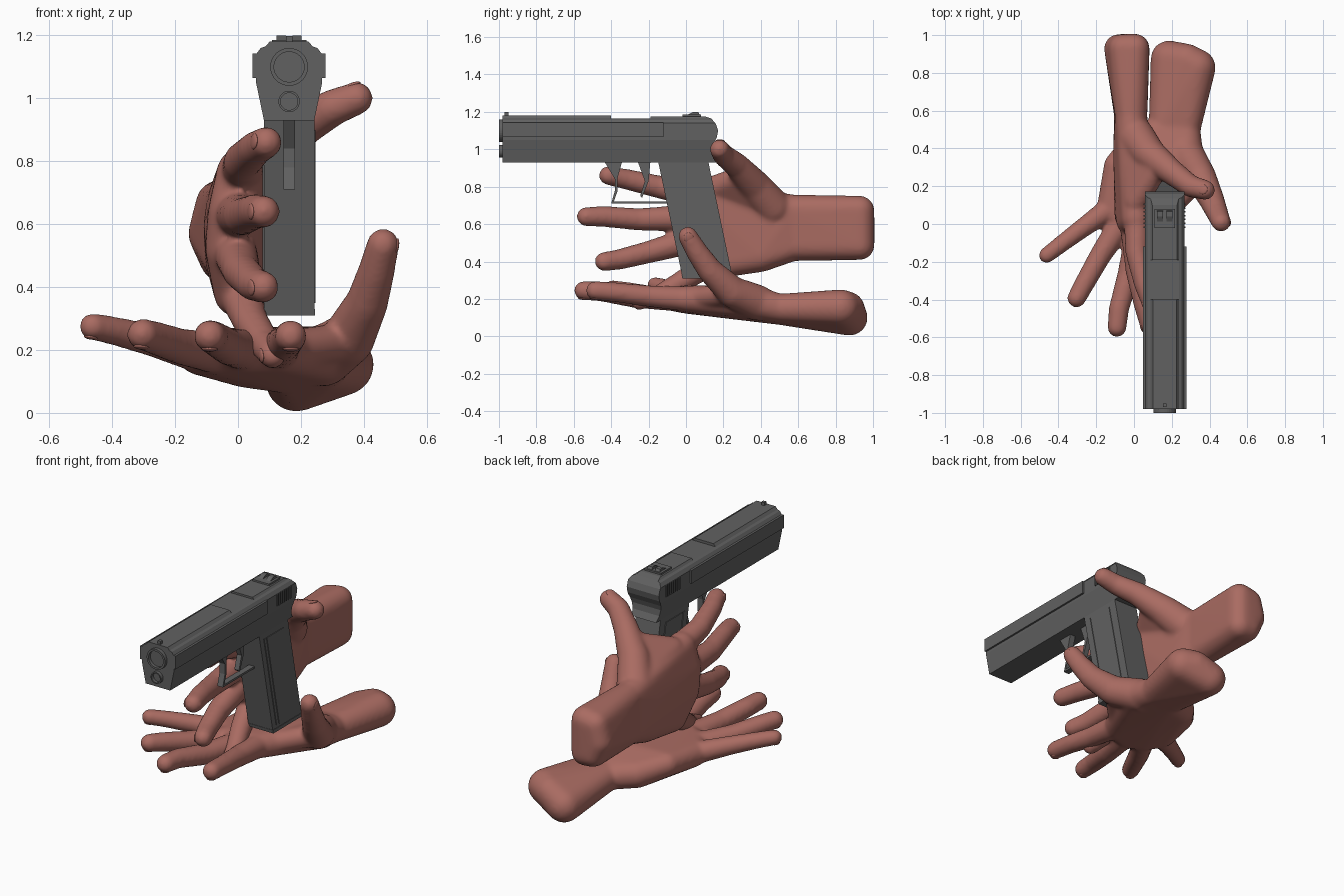
import bpy
import bmesh
from mathutils import Matrix, Vector

cube = bpy.data.objects.get("Cube")
if cube:
    bpy.data.objects.remove(cube, do_unlink=True)


def make_material(name, colour):
    material = bpy.data.materials.new(name)
    material.use_nodes = True
    material.diffuse_color = (*colour, 1)
    shader = material.node_tree.nodes["Principled BSDF"]
    shader.inputs["Base Color"].default_value = (*colour, 1)
    shader.inputs["Roughness"].default_value = .7
    return material


skin = make_material("skin", (.40, .148, .122))
gunmetal = make_material("dark gunmetal", (.12, .12, .12))


def finish(name, bm, material):
    bmesh.ops.recalc_face_normals(bm, faces=bm.faces)
    mesh = bpy.data.meshes.new(name)
    bm.to_mesh(mesh)
    bm.free()
    mesh.materials.append(material)
    obj = bpy.data.objects.new(name, mesh)
    bpy.context.collection.objects.link(obj)
    return obj


# ---------- pistol helpers ----------
CENTRE = .1625


def prism(name, profiles, low, high, axis="x"):
    """Extrude flat outlines: (y, z) outlines along x, or (x, z) outlines along y."""
    bm = bmesh.new()
    for outline in profiles:
        if axis == "x":
            corners = [(low, a, b) for a, b in outline]
            move = (high - low, 0, 0)
        else:
            corners = [(a, low, b) for a, b in outline]
            move = (0, high - low, 0)
        face = bm.faces.new([bm.verts.new(c) for c in corners])
        grown = bmesh.ops.extrude_face_region(bm, geom=[face], use_keep_orig=True)
        verts = [g for g in grown["geom"] if isinstance(g, bmesh.types.BMVert)]
        bmesh.ops.translate(bm, verts=verts, vec=move)
    return finish(name, bm, gunmetal)


def centred(name, profiles, half):
    return prism(name, profiles, CENTRE - half, CENTRE + half)


def rect(a, b, c, d):
    return [(a, c), (b, c), (b, d), (a, d)]


def muzzle_tube(name, height, radius):
    """Short tube with a hollowed front face."""
    bm = bmesh.new()
    place = Matrix.Translation((CENTRE, -.96, height)) @ Matrix.Rotation(1.5708, 4, "X")
    bmesh.ops.create_cone(bm, cap_ends=True, segments=32, radius1=radius,
                          radius2=radius, depth=.08, matrix=place)
    front = min(bm.faces, key=lambda f: f.calc_center_median().y)
    bmesh.ops.inset_region(bm, faces=[front], thickness=radius * .2)
    inner = bmesh.ops.extrude_face_region(bm, geom=[front])
    bmesh.ops.translate(bm, vec=(0, .018, 0),
                        verts=[g for g in inner["geom"] if isinstance(g, bmesh.types.BMVert)])
    bmesh.ops.delete(bm, geom=[front], context="FACES")
    return finish(name, bm, gunmetal)


# ---------- pistol ----------
# slide and frame: cross-section cut to the side outline
half_section = [(.062, 1.18), (.075, 1.165), (.09, 1.16), (.105, 1.14), (.105, 1.05), (.08, .93)]
section = [(CENTRE + x, z) for x, z in half_section]
section += [(CENTRE - x, z) for x, z in reversed(half_section)]
body = prism("slide_and_frame", [section], -1.1, .3, "y")
side_outline = [(-.98, .9), (-.98, 1.2), (-.4, 1.2), (-.4, 1.165), (-.19, 1.165), (-.19, 1.176),
                (.1, 1.176), (.135, 1.165), (.16, 1.135), (.172, 1.1), (.165, 1.065), (.147, 1.03),
                (.138, 1), (.142, .965), (.165, .925), (.165, .9)]
cutter = centred("outline_cutter", [side_outline], .3)
cutter.hide_render = True
cut = body.modifiers.new("outline", "BOOLEAN")
cut.operation = "INTERSECT"
cut.solver = "EXACT"
cut.object = cutter
bpy.context.view_layer.objects.active = body
bpy.ops.object.modifier_apply(modifier=cut.name)
bpy.data.objects.remove(cutter, do_unlink=True)

centred("slide_rails", [rect(-.98, -.12, 1.065, 1.143)], .116)
centred("rear_serrations", [rect(y / 100, y / 100 + .008, 1.07, 1.14) for y in range(-2, 11, 2)], .111)
muzzle_tube("barrel", 1.1, .06)
muzzle_tube("recoil_rod", .99, .034)
centred("front_sight", [rect(-.97, -.95, 1.17, 1.198)], .01)
centred("rear_sight_base", [rect(-.02, .08, 1.17, 1.186)], .055)
sight_ramp = [(.0, 1.18), (.04, 1.2), (.065, 1.2), (.075, 1.18)]
for side in (-1, 1):
    x = CENTRE + side * .025
    prism("rear_sight", [sight_ramp], x - .015, x + .015)


# grip leans backward towards the base
def grip_outline(front, back, top, bottom):
    lean = (.94 - bottom) * .21
    high = (.94 - top) * .21
    return [(front + high, top), (back + high, top), (back + lean, bottom), (front + lean, bottom)]


centred("grip", [grip_outline(-.15, .118, .94, .32)], .08)
centred("grip_panels", [grip_outline(-.115, -.1, .9, .35), grip_outline(-.09, .065, .9, .35)], .084)
centred("magazine_base", [grip_outline(-.152, .121, .33, .31)], .083)
centred("trigger_guard", [[(-.44, .94), (-.38, .84), (-.38, .78), (-.4, .71), (-.1, .71), (-.1, .722),
                           (-.385, .722), (-.365, .78), (-.365, .85), (-.34, .94)]], .018)
centred("trigger", [[(-.26, .94), (-.19, .94), (-.2, .83), (-.235, .74), (-.245, .75), (-.22, .83)]], .015)


# ---------- hand helpers ----------
ball = bmesh.new()
bmesh.ops.create_icosphere(ball, subdivisions=3, radius=1)
DIRECTIONS = [v.co.copy() for v in ball.verts]
ball.free()


def add_hull(bm, blobs):
    """Wrap one convex skin around a group of balls (x, y, z, radius)."""
    verts = [bm.verts.new(Vector(b[:3]) + d * b[3]) for b in blobs for d in DIRECTIONS]
    bmesh.ops.convex_hull(bm, input=verts)
    bmesh.ops.delete(bm, geom=[v for v in verts if v.is_valid and not v.link_faces], context="VERTS")


def build_hand(name, masses, digits, backs):
    bm = bmesh.new()
    nails = bmesh.new()
    for mass in masses:
        add_hull(bm, mass)
    for digit, back in zip(digits, backs):
        for pair in zip(digit, digit[1:]):
            add_hull(bm, pair)
        # nail lies on the back of the last joint
        tip = Vector(digit[-1][:3])
        along = (tip - Vector(digit[-2][:3])).normalized()
        side = along.cross(Vector(back)).normalized()
        normal = side.cross(along)
        axes = Matrix((along, side, normal)).transposed().to_4x4()
        radius = digit[-1][3]
        place = Matrix.Translation(tip + normal * radius * .82) @ axes
        place = place @ Matrix.Diagonal((radius * .55, radius * .5, radius * .16, 1))
        bmesh.ops.create_icosphere(nails, subdivisions=3, radius=1, matrix=place)
    hand = finish(name, bm, skin)
    remesh = hand.modifiers.new("blend", "REMESH")
    remesh.mode = "VOXEL"
    remesh.voxel_size = .011
    remesh.use_smooth_shade = True
    soften = hand.modifiers.new("soften", "SMOOTH")
    soften.factor = .5
    soften.iterations = 12
    plates = finish(name + "_nails", nails, skin)
    plates.data.shade_smooth()


# ---------- upright hand beside the grip ----------
wrist = [(-.02, .57, .487, .085), (-.015, .57, .673, .085)]
forearm = wrist + [(-.06, .93, .665, .075), (-.085, .93, .57, .074), (-.045, .93, .49, .077),
                   (.005, .93, .485, .077), (.005, .93, .675, .077)]
index = [(.015, .02, .765, .07), (.015, -.15, .8, .061), (.055, -.32, .84, .055), (.09, -.415, .86, .051)]
middle = [(.0, -.05, .63, .07), (.015, -.25, .625, .06), (.055, -.43, .64, .056), (.082, -.533, .64, .052)]
ring = [(-.005, -.02, .5, .07), (.01, -.2, .45, .06), (.05, -.36, .41, .055), (.08, -.438, .4, .051)]
little = [(.01, .1, .37, .067), (.04, -.03, .29, .057), (.085, -.15, .22, .051), (.11, -.25, .185, .045)]
thumb = [(.01, .46, .69, .102), (.08, .37, .8, .088), (.2, .275, .91, .068), (.3, .2, .97, .059), (.377, .18, 1, .053)]
palm = wrist + [(.01, .03, .765, .078), (-.012, .02, .64, .083), (-.02, .05, .52, .084),
                (0, .13, .38, .077), (0, .4, .43, .087), (-.03, .4, .6, .08)]
web = [(.13, .31, .86, .058), (.01, .12, .78, .068), (.01, .47, .69, .088)]
build_hand("upright_hand", [forearm, palm, web], [index, middle, ring, little, thumb],
           [(-1, 0, 0)] * 4 + [(0, 0, 1)])

# ---------- open hand under the grip ----------
wrist = [(.155, .5, .14, .079), (.275, .5, .15, .077)]
forearm = wrist + [(.185, .875, .1, .097), (.335, .828, .153, .098), (.28, .865, .15, .09)]
index = [(.13, 0, .2, .067), (.14, -.2, .215, .058), (.16, -.37, .235, .053), (.168, -.485, .245, .051)]
middle = [(.02, -.05, .2, .067), (-.03, -.27, .21, .059), (-.08, -.45, .24, .054), (-.09, -.548, .245, .051)]
ring = [(-.07, 0, .19, .067), (-.18, -.17, .21, .058), (-.27, -.33, .24, .053), (-.304, -.393, .25, .05)]
little = [(-.13, .08, .19, .062), (-.27, -.02, .23, .052), (-.39, -.11, .26, .046), (-.463, -.166, .275, .043)]
thumb = [(.27, .38, .18, .097), (.35, .25, .235, .085), (.41, .13, .35, .068), (.44, .06, .45, .059), (.461, .01, .535, .052)]
palm = wrist + [(.13, 0, .2, .07), (.02, -.04, .2, .072), (-.07, .01, .19, .07),
                (-.125, .11, .188, .068), (-.092, .31, .2, .068), (.02, .43, .16, .08), (.28, .35, .185, .09)]
web = [(.35, .25, .23, .06), (.15, .05, .2, .06), (.25, .38, .18, .08)]
build_hand("open_hand", [forearm, palm, web], [index, middle, ring, little, thumb],
           [(0, 0, -1)] * 4 + [(1, 0, 0)])
